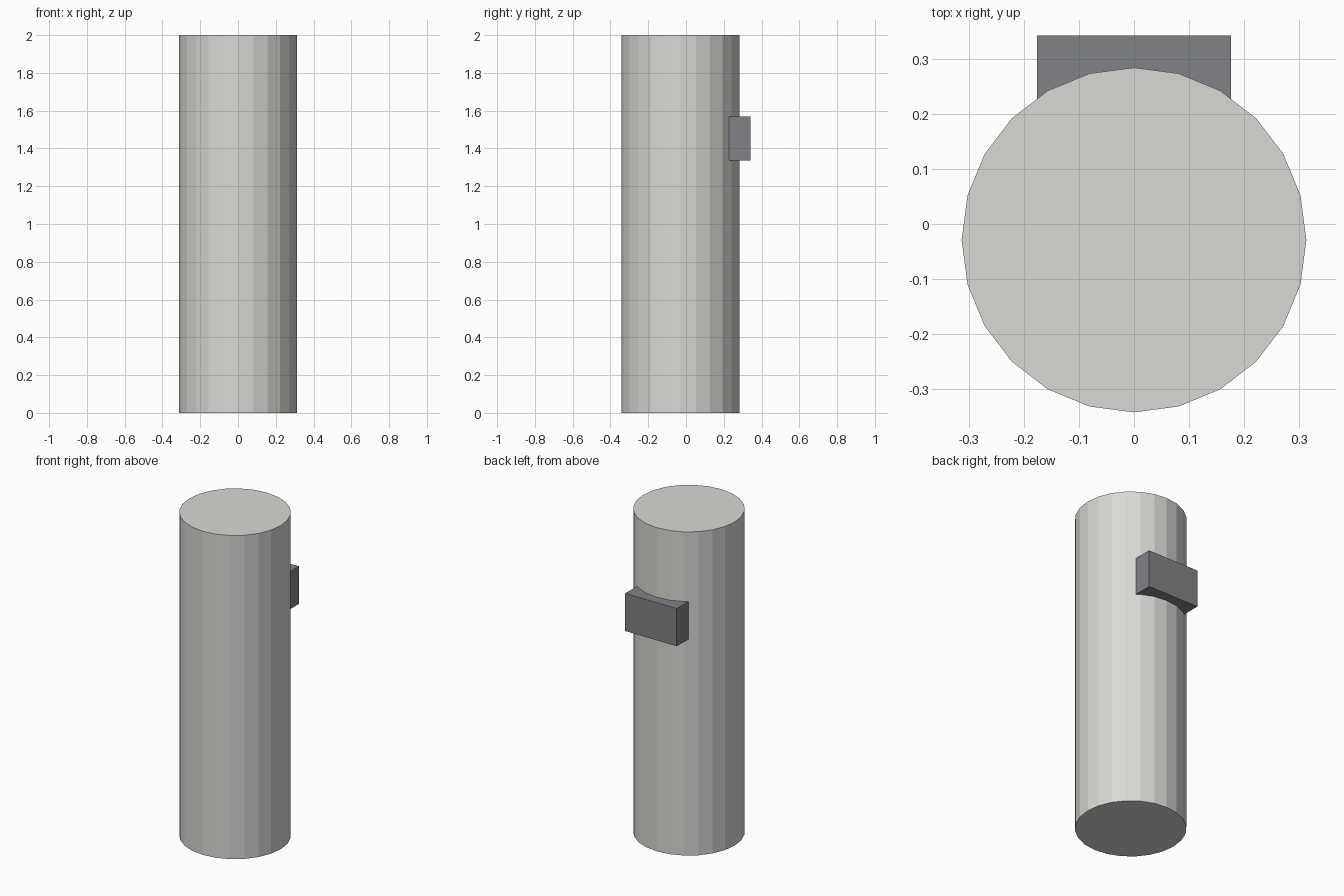
import bpy

if "Cube" in bpy.data.objects:
    bpy.data.objects.remove(bpy.data.objects["Cube"])


def paint(obj, name, rgb):
    mat = bpy.data.materials.new(name)
    mat.diffuse_color = (*rgb, 1)
    mat.use_nodes = True
    mat.node_tree.nodes["Principled BSDF"].inputs["Base Color"].default_value = mat.diffuse_color
    obj.data.materials.append(mat)


# Main upright cylinder, 24 flat sides with a corner on +y
bpy.ops.mesh.primitive_cylinder_add(vertices=24, radius=0.313, depth=2.0,
                                    location=(0, -0.029, 1.0))
body = bpy.context.object
body.name = "cylinder_body"
paint(body, "light_grey", (0.70, 0.69, 0.66))

# Rectangular block set into the back of the cylinder
x_half, y0, y1, z0, z1 = 0.176, 0.21, 0.342, 1.337, 1.57
bpy.ops.mesh.primitive_cube_add(size=1, location=(0, (y0 + y1) / 2, (z0 + z1) / 2))
block = bpy.context.object
block.name = "back_block"
block.scale = (2 * x_half, y1 - y0, z1 - z0)
bpy.ops.object.transform_apply(location=False, rotation=False, scale=True)
paint(block, "dark_grey", (0.22, 0.225, 0.24))
